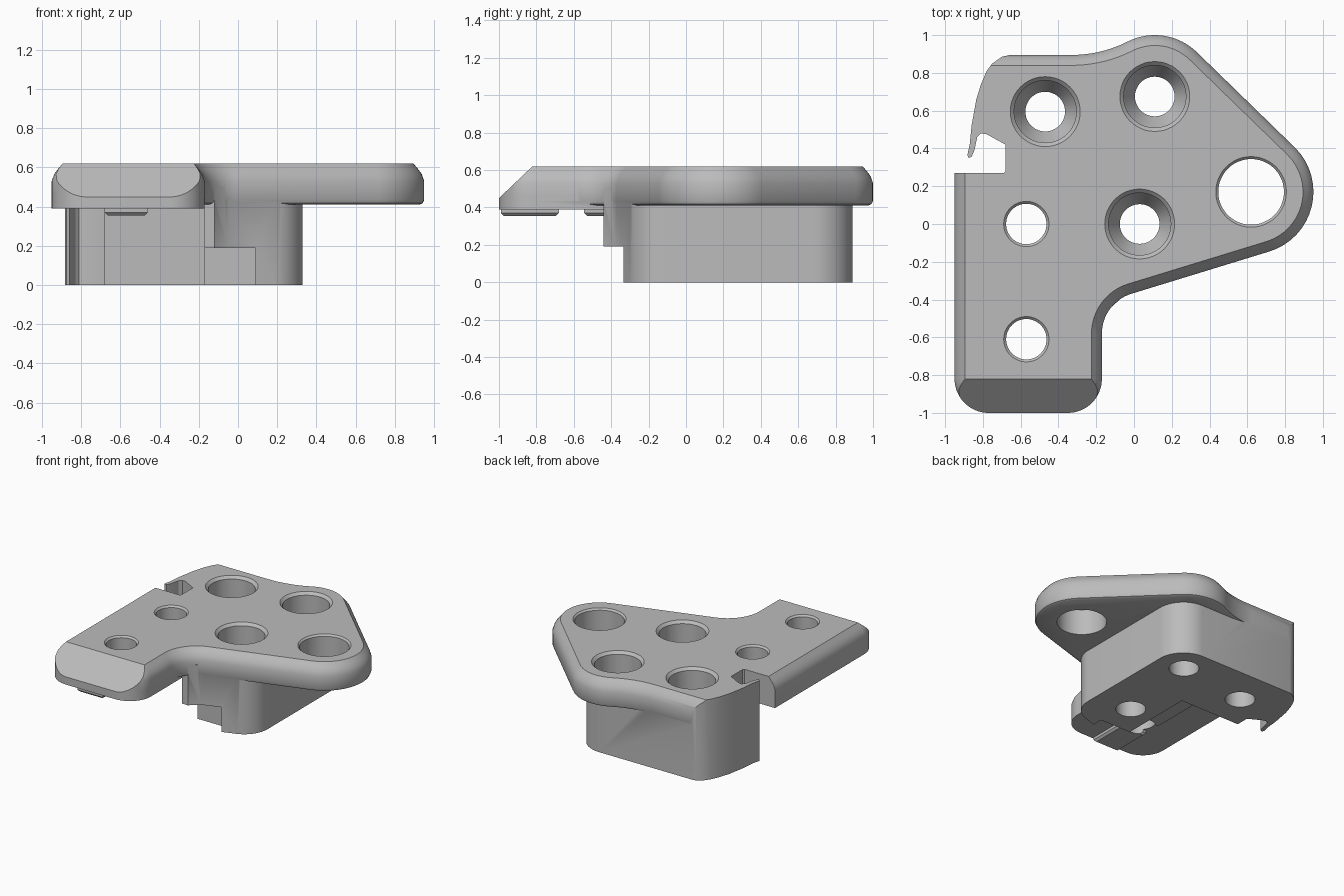
import bpy, bmesh
from math import cos, sin, radians

cube = bpy.data.objects.get("Cube")
if cube:
    bpy.data.objects.remove(cube, do_unlink=True)

grey = bpy.data.materials.new("machined grey")
grey.use_nodes = True
COLOUR = (0.5, 0.5, 0.5, 1)
grey.diffuse_color = COLOUR
grey.node_tree.nodes["Principled BSDF"].inputs["Base Color"].default_value = COLOUR


def arc(cx, cy, r, start, end, n=16):
    angles = [radians(start + (end - start) * i / n) for i in range(n + 1)]
    return [(cx + r * cos(a), cy + r * sin(a)) for a in angles]


def rect(x0, x1, y0, y1):
    return [(x0, y0), (x1, y0), (x1, y1), (x0, y1)]


def loft(name, sections):
    """Closed skin through (outline, z) sections; outlines run anticlockwise."""
    bm = bmesh.new()
    rings = [[bm.verts.new((x, y, z)) for x, y in pts] for pts, z in sections]
    for low, high in zip(rings, rings[1:]):
        for i in range(len(low)):
            j = (i + 1) % len(low)
            bm.faces.new((low[i], low[j], high[j], high[i]))
    bm.faces.new(rings[0][::-1])
    bm.faces.new(rings[-1])
    bm.normal_update()
    mesh = bpy.data.meshes.new(name)
    bm.to_mesh(mesh)
    bm.free()
    mesh.materials.append(grey)
    obj = bpy.data.objects.new(name, mesh)
    bpy.context.collection.objects.link(obj)
    return obj


def prism(name, pts, z0, z1):
    return loft(name, [(pts, z0), (pts, z1)])


def combine(target, other, operation):
    mod = target.modifiers.new("combine", 'BOOLEAN')
    mod.operation, mod.solver, mod.object = operation, 'EXACT', other
    bpy.context.view_layer.objects.active = target
    bpy.ops.object.modifier_apply(modifier=mod.name)
    bpy.data.objects.remove(other, do_unlink=True)


def drill(target, x, y, profile):
    circle = [(arc(x, y, r, 0, 352.5, 47), z) for r, z in profile]
    combine(target, loft("drill", circle), 'DIFFERENCE')


def arm_front(d):
    return arc(-0.77, -0.82, 0.18 - d, 180, 270) + arc(-0.35, -0.82, 0.18 - d, 270, 360)


def plate_outline(d):
    """Outline of the top plate, moved inwards by d."""
    return (arm_front(d)
            + arc(0.05, -0.58, 0.22 + d, 180, 107)
            + arc(0.62, 0.17, 0.33 - d, -73, 45)
            + arc(0.11, 0.68, 0.32 - d, 45, 116.9)
            + arc(-0.33, 1.549, 0.654 + d, 296.9, 270)[1:]
            + [(-0.95 + d, 0.895 - d)])


# Top plate with eased lower edge and rounded chamfer above
EDGE = [(0.025, 0.41), (0.008, 0.418), (0, 0.435), (0, 0.53), (0.012, 0.565),
        (0.03, 0.59), (0.055, 0.62)]
body = loft("bracket_body", [(plate_outline(d), z) for d, z in EDGE])

# Slightly deeper underside of the arm
combine(body, prism("arm_underside", arm_front(0) + [(-0.17, 0.32), (-0.95, 0.32)],
                    0.39, 0.46), 'UNION')

# Lower block, with its stepped front corner
block = prism("lower_block",
              [(-0.17, -0.44), (-0.12, -0.44), (-0.05, -0.378)]
              + arc(0.13, -0.11, 0.2, -73, 0)
              + arc(0.12, 0.68, 0.21, 0, 90)
              + [(-0.95, 0.89), (-0.95, 0.32), (-0.17, 0.32)], 0, 0.5)
combine(block, prism("step_cutter", rect(-0.3, 0.09, -0.6, -0.25), -0.1, 0.19), 'DIFFERENCE')
combine(body, block, 'UNION')

# Sloped front end of the arm
combine(body, loft("slope_cutter", [(rect(-1.2, 0, -1.3, -1.01), 0.44),
                                    (rect(-1.2, 0, -1.3, -0.80), 0.64)]), 'DIFFERENCE')

# Curved left flank with the thin lip and side notch
flank = [(-1.1, 0.95), (-1.1, 0.27), (-0.69, 0.27), (-0.68, 0.28), (-0.68, 0.42),
         (-0.78, 0.475), (-0.81, 0.48), (-0.83, 0.46), (-0.845, 0.39), (-0.86, 0.355),
         (-0.875, 0.35), (-0.882, 0.365), (-0.87, 0.42), (-0.86, 0.52), (-0.835, 0.66),
         (-0.81, 0.74), (-0.78, 0.81), (-0.75, 0.85), (-0.7, 0.885), (-0.65, 0.897),
         (-0.65, 0.95)]
combine(body, prism("flank_cutter", flank, -0.1, 0.8), 'DIFFERENCE')

# Locating keys under the arm, with a gap around each screw hole
for y0, y1 in ((-0.99, -0.68), (-0.545, -0.07), (0.07, 0.25)):
    combine(body, loft("locating_key", [
        (rect(-0.665, -0.475, y0 + 0.015, y1 - 0.015), 0.355),
        (rect(-0.68, -0.46, y0, y1), 0.37),
        (rect(-0.68, -0.46, y0, y1), 0.42)]), 'UNION')

# Counterbored holes through the block
for x, y in ((-0.47, 0.595), (0.11, 0.675), (0.03, 0)):
    drill(body, x, y, [(0.105, -0.1), (0.105, 0.22), (0.165, 0.32), (0.165, 0.6),
                       (0.205, 0.64)])

# Plain chamfered holes: two in the arm, a large one in the right lobe
for x, y, r in ((-0.57, 0, 0.107), (-0.57, -0.61, 0.107), (0.62, 0.17, 0.174)):
    drill(body, x, y, [(r, 0.2), (r, 0.607), (r + 0.033, 0.64)])

bpy.ops.object.select_all(action='DESELECT')
body.select_set(True)
bpy.context.view_layer.objects.active = body
bpy.ops.object.shade_smooth_by_angle(angle=radians(30))
